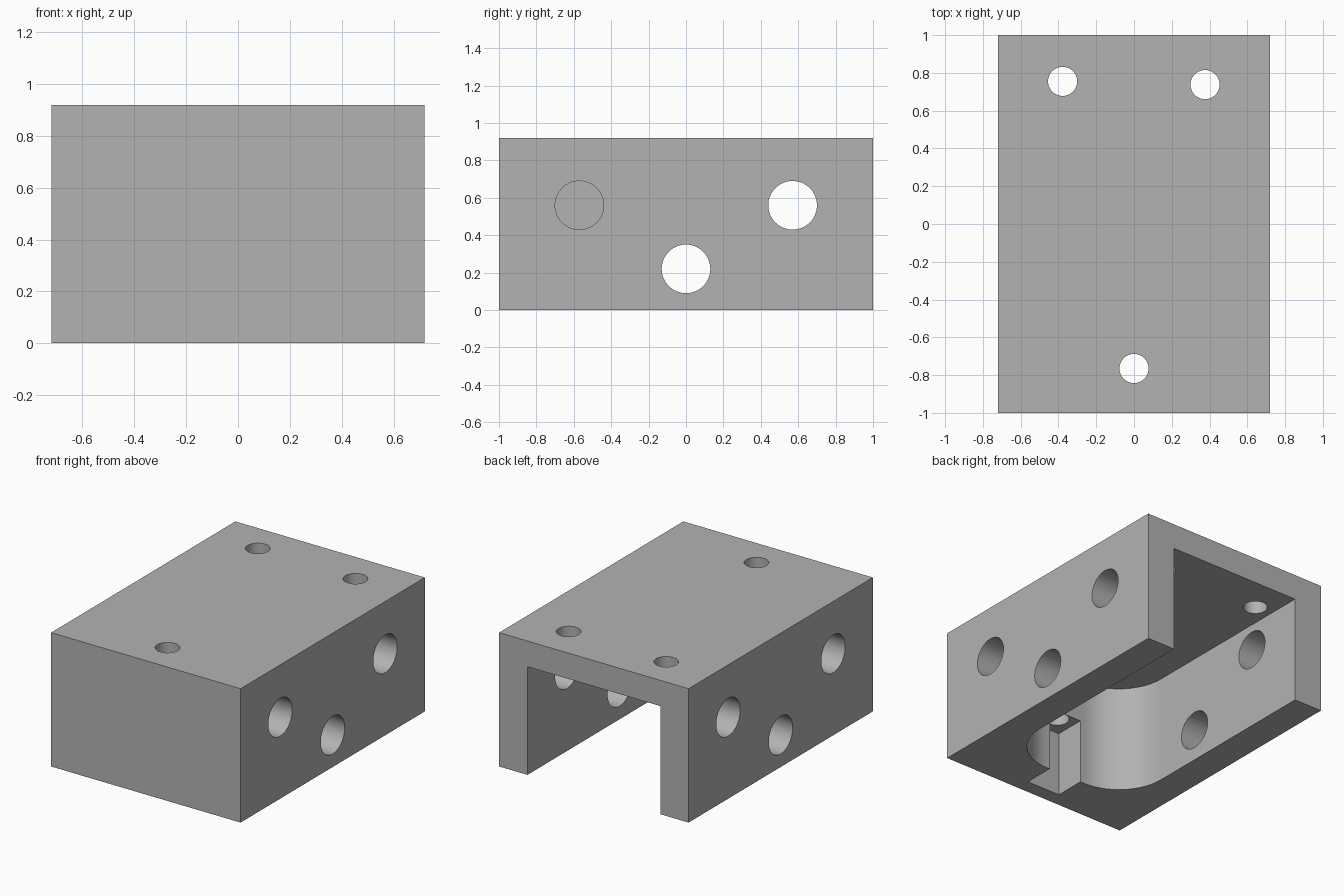
import bpy, bmesh, math
from mathutils import Matrix, Vector

cube = bpy.data.objects.get("Cube")
if cube:
    bpy.data.objects.remove(cube, do_unlink=True)

W, L, H = 0.72, 1.0, 0.92            # half width, half length, height
INNER, CEILING, FRONT = 0.505, 0.743, -0.685
CORNER = 0.35

grey = bpy.data.materials.new("plain grey")
grey.use_nodes = True
grey.diffuse_color = (0.45, 0.45, 0.45, 1)
grey.node_tree.nodes["Principled BSDF"].inputs["Base Color"].default_value = (0.45, 0.45, 0.45, 1)


def finish(name, bm):
    bmesh.ops.recalc_face_normals(bm, faces=bm.faces[:])
    mesh = bpy.data.meshes.new(name)
    bm.to_mesh(mesh)
    bm.free()
    mesh.materials.append(grey)
    obj = bpy.data.objects.new(name, mesh)
    bpy.context.collection.objects.link(obj)
    return obj


def prism(name, outline, z0, z1):
    bm = bmesh.new()
    face = bm.faces.new([bm.verts.new((x, y, z0)) for x, y in outline])
    top = bmesh.ops.extrude_face_region(bm, geom=[face])["geom"]
    verts = [v for v in top if isinstance(v, bmesh.types.BMVert)]
    bmesh.ops.translate(bm, verts=verts, vec=(0, 0, z1 - z0))
    return finish(name, bm)


def block(name, x, y0, y1, z0, z1):
    return prism(name, [(-x, y0), (x, y0), (x, y1), (-x, y1)], z0, z1)


def drill(name, start, end, radius):
    a, b = Vector(start), Vector(end)
    turn = (b - a).to_track_quat("Z", "Y").to_matrix().to_4x4()
    bm = bmesh.new()
    bmesh.ops.create_cone(bm, cap_ends=True, segments=64, radius1=radius, radius2=radius,
                          depth=(b - a).length, matrix=Matrix.Translation((a + b) / 2) @ turn)
    return finish(name, bm)


# Solid housing
housing = block("housing", W, -L, L, 0, H)

# Pocket open at the back and below, with rounded front corners
outline = [(-INNER, L + 0.1)]
for cx, begin in ((-(INNER - CORNER), math.pi), (INNER - CORNER, 1.5 * math.pi)):
    for i in range(25):
        a = begin + i / 24 * math.pi / 2
        outline.append((cx + CORNER * math.cos(a), FRONT + CORNER + CORNER * math.sin(a)))
outline.append((INNER, L + 0.1))
cutters = [prism("pocket_cutter", outline, -0.1, CEILING)]

# Shallow notch in the front wall
cutters.append(block("notch_cutter", 0.128, -0.90, -0.5, -0.1, 0.45))

# Cross holes through both side walls
for y, z in ((0, 0.22), (0.57, 0.56)):
    cutters.append(drill("cross_hole_cutter", (-1, y, z), (1, y, z), 0.13))

# Blind holes near the front on each side
for side in (-1, 1):
    cutters.append(drill("blind_hole_cutter", (side * INNER, -0.57, 0.56), (side, -0.57, 0.56), 0.13))

# Vertical screw holes through the top
for x, y in ((-0.378, 0.755), (0.376, 0.738), (0, -0.765)):
    cutters.append(drill("screw_hole_cutter", (x, y, 0.3), (x, y, 1.1), 0.077))

# Cut everything out of the housing
bpy.context.view_layer.objects.active = housing
for cutter in cutters:
    cutter.hide_render = True
    mod = housing.modifiers.new("cut", "BOOLEAN")
    mod.operation, mod.solver, mod.object = "DIFFERENCE", "EXACT", cutter
    bpy.ops.object.modifier_apply(modifier=mod.name)
    bpy.data.objects.remove(cutter, do_unlink=True)

# Smooth bores and corners, sharp edges elsewhere
bpy.ops.object.select_all(action="DESELECT")
housing.select_set(True)
bpy.context.view_layer.objects.active = housing
bpy.ops.object.shade_smooth_by_angle(angle=math.radians(30))
